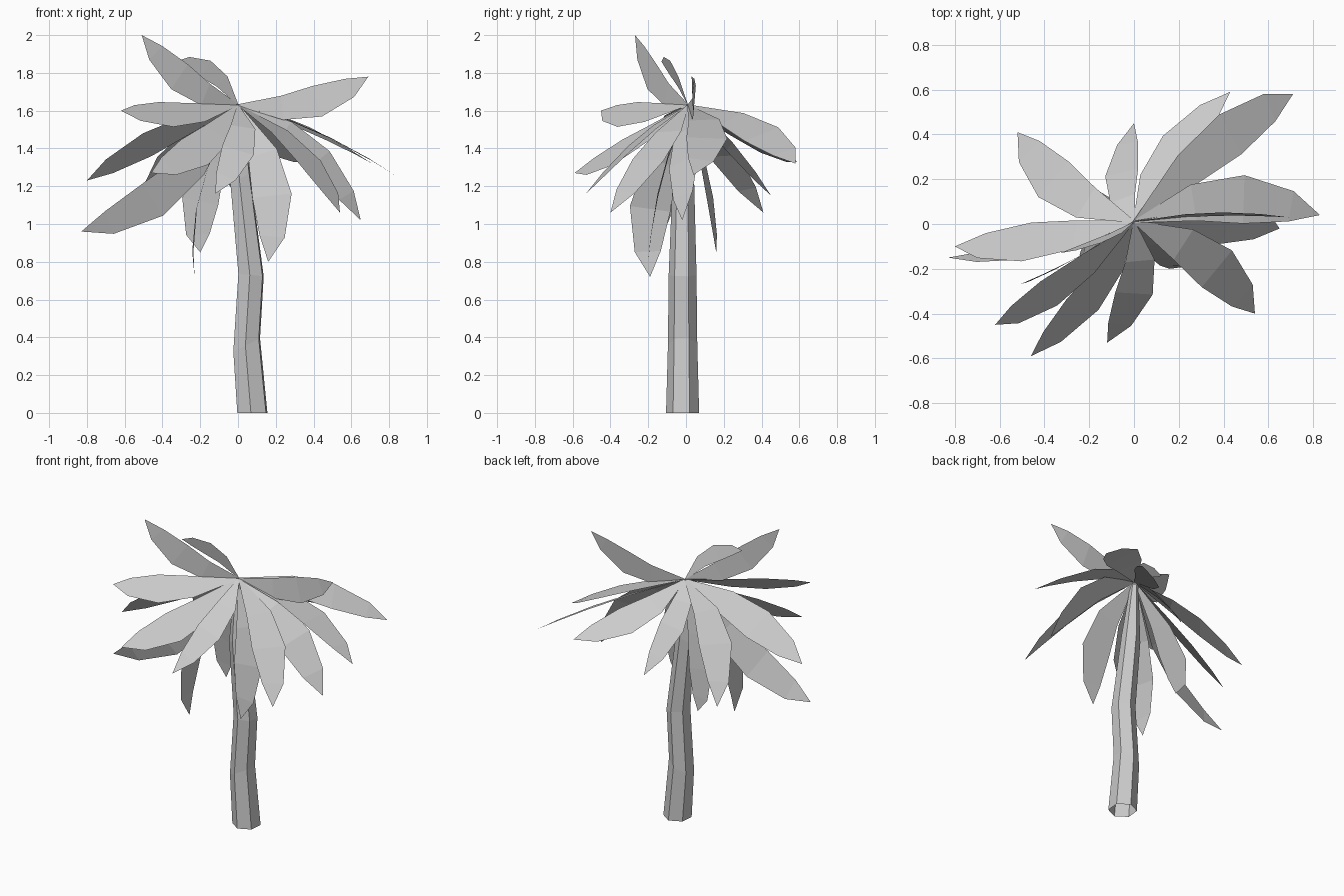
import bpy
from math import sin, cos, radians
from mathutils import Vector

if "Cube" in bpy.data.objects:
    bpy.data.objects.remove(bpy.data.objects["Cube"])


def add_mesh(name, verts, faces):
    mesh = bpy.data.meshes.new(name)
    mesh.from_pydata(verts, [], faces)
    mesh.update()
    obj = bpy.data.objects.new(name, mesh)
    bpy.context.collection.objects.link(obj)
    return obj


# Trunk: bent, tapering six-sided tube (centre x, y, z, radius, ring tilt)
RINGS = [(0.076, -0.018, 0.0, 0.088, 0.0),
         (0.046, -0.018, 0.36, 0.078, 0.5),
         (0.069, -0.018, 0.73, 0.074, -0.1),
         (0.012, -0.014, 1.24, 0.057, 0.6),
         (0.0, 0.004, 1.61, 0.025, 0.0)]
SIDES = 6
verts, faces = [], []
for cx, cy, cz, r, tilt in RINGS:
    for k in range(SIDES):
        a = radians(25 + 360 / SIDES * k)
        verts.append((cx + r * cos(a), cy + r * sin(a), cz + tilt * r * cos(a)))
for i in range(len(RINGS) - 1):
    for k in range(SIDES):
        n = (k + 1) % SIDES
        faces.append((i * SIDES + k, i * SIDES + n,
                      (i + 1) * SIDES + n, (i + 1) * SIDES + k))
faces.append(tuple(range((len(RINGS) - 1) * SIDES, len(RINGS) * SIDES)))
add_mesh("trunk", verts, faces)

# Leaf outline: (position along the leaf, half width as share of the widest)
CROWN = Vector((0.0, 0.01, 1.63))
OUTLINE = [(0.0, 0.05), (0.33, 0.76), (0.6, 1.0), (0.85, 0.64)]


def leaf(name, tip, mid, roll):
    """Flat blade on a curve from the crown through mid to tip, rolled about its length."""
    tip, mid = Vector(tip), Vector(mid)
    ctrl = (mid - 0.16 * CROWN - 0.36 * tip) / 0.48
    chord = (tip - CROWN)
    half = 0.12 * min(chord.length, 0.9)
    chord.normalize()
    flat = chord.cross(Vector((0, 0, 1))).normalized()
    up = flat.cross(chord)
    side = cos(radians(roll)) * flat + sin(radians(roll)) * up
    pts = []
    for t, w in OUTLINE:
        p = (1 - t) ** 2 * CROWN + 2 * t * (1 - t) * ctrl + t * t * tip
        tan = ((1 - t) * (ctrl - CROWN) + t * (tip - ctrl)).normalized()
        s = (side - side.dot(tan) * tan).normalized() * half * w
        pts += [p + s, p - s]
    pts.append(tip)
    quads = [(2 * i, 2 * i + 2, 2 * i + 3, 2 * i + 1) for i in range(len(OUTLINE) - 1)]
    last = len(pts) - 1
    add_mesh(name, pts, quads + [(last - 2, last, last - 1)])


# Crown of leaves: tip, middle of the blade, roll in degrees
LEAVES = [
    ((-0.51, -0.27, 2.00), (-0.31, -0.18, 1.78), 90),
    ((-0.33, -0.13, 1.86), (-0.17, -0.08, 1.82), -75),
    ((0.69, 0.03, 1.78), (0.42, 0.045, 1.65), 95),
    ((0.83, 0.04, 1.26), (0.49, 0.11, 1.455), 0),
    ((0.65, -0.02, 1.02), (0.43, -0.01, 1.34), -40),
    ((0.54, -0.40, 1.06), (0.37, -0.20, 1.34), 0),
    ((0.16, -0.20, 0.80), (0.18, -0.15, 1.15), -38),
    ((-0.12, -0.53, 1.16), (0.00, -0.31, 1.39), 18),
    ((-0.46, -0.59, 1.27), (-0.23, -0.36, 1.38), 45),
    ((-0.62, -0.45, 1.60), (-0.38, -0.31, 1.58), 45),
    ((-0.83, -0.15, 0.96), (-0.45, -0.12, 1.13), -75),
    ((-0.80, -0.10, 1.23), (-0.48, -0.08, 1.42), -40),
    ((-0.52, 0.41, 1.06), (-0.36, 0.20, 1.36), 0),
    ((0.00, 0.45, 1.15), (-0.055, 0.23, 1.41), 20),
    ((-0.20, 0.16, 0.85), (-0.20, 0.13, 1.12), -62),
    ((-0.23, -0.19, 0.72), (-0.22, -0.19, 1.08), -40),
    ((0.43, 0.59, 1.33), (0.20, 0.36, 1.43), 35),
    ((0.71, 0.58, 1.32), (0.43, 0.40, 1.475), -22),
]
for i, (tip, mid, roll) in enumerate(LEAVES):
    leaf(f"leaf_{i + 1}", tip, mid, roll)
